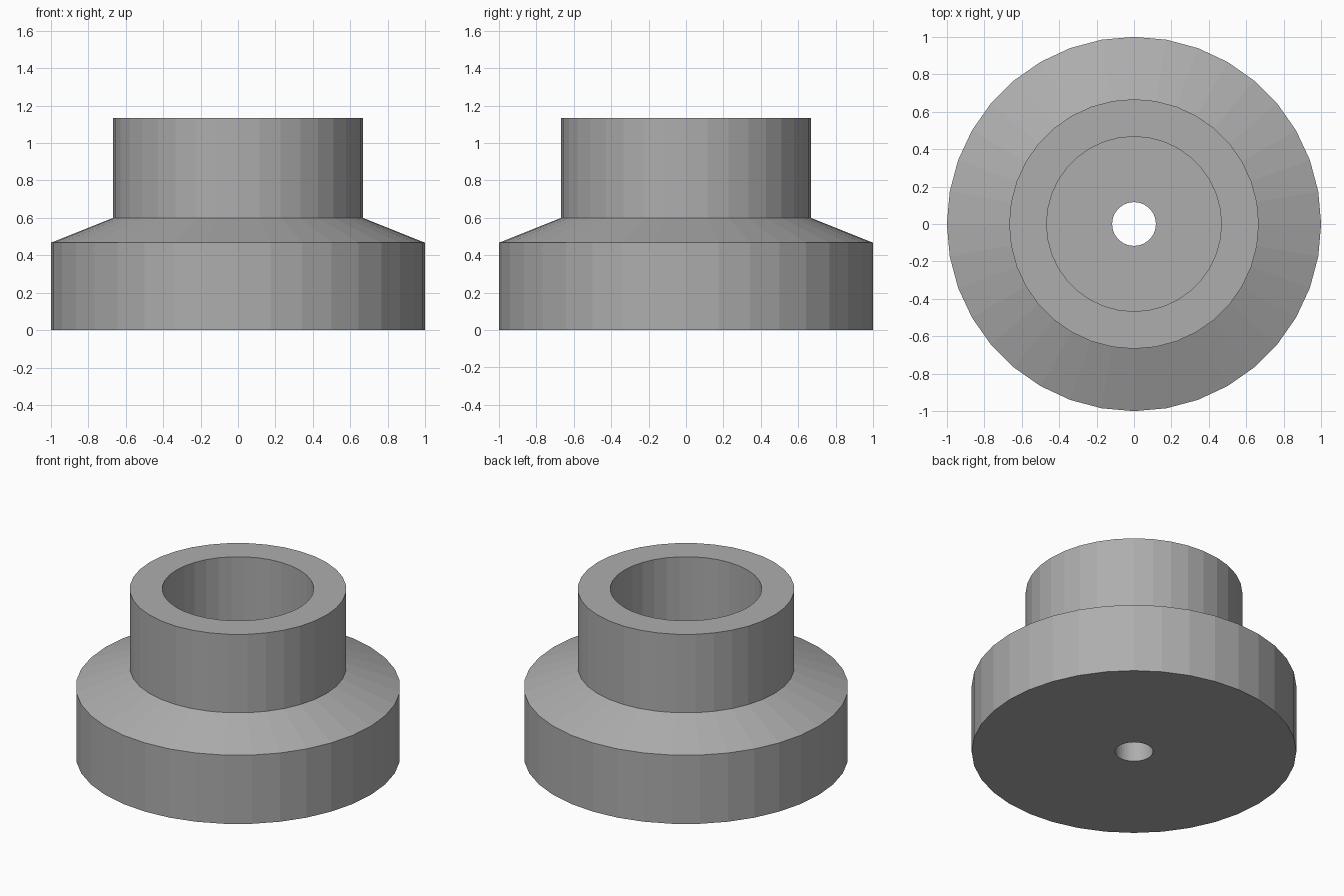
import bpy
import bmesh
from math import cos, sin, tau

SEGMENTS = 36

default_cube = bpy.data.objects.get("Cube")
if default_cube:
    bpy.data.objects.remove(default_cube, do_unlink=True)


def make_material(name, colour):
    mat = bpy.data.materials.new(name)
    mat.use_nodes = True
    mat.diffuse_color = colour
    mat.node_tree.nodes["Principled BSDF"].inputs["Base Color"].default_value = colour
    return mat


def revolve(name, profile, mat):
    """Turn a closed (radius, height) profile around z into a flat-faced solid."""
    bm = bmesh.new()
    rings = [[bm.verts.new((r * cos(tau * i / SEGMENTS), r * sin(tau * i / SEGMENTS), z))
              for i in range(SEGMENTS)] for r, z in profile]
    for k, ring in enumerate(rings):
        following = rings[(k + 1) % len(rings)]
        for i in range(SEGMENTS):
            j = (i + 1) % SEGMENTS
            bm.faces.new((ring[i], ring[j], following[j], following[i]))
    bmesh.ops.recalc_face_normals(bm, faces=bm.faces)
    mesh = bpy.data.meshes.new(name)
    bm.to_mesh(mesh)
    bm.free()
    mesh.materials.append(mat)
    obj = bpy.data.objects.new(name, mesh)
    bpy.context.collection.objects.link(obj)
    return obj


grey = make_material("plain grey", (0.42, 0.42, 0.42, 1))

# Stepped collar: wide base, sloped shoulder, neck, bore and screw hole
hole, bore, neck, base = 0.117, 0.467, 0.667, 1.0
floor, rim, shoulder, top = 0.2, 0.467, 0.6, 1.133
revolve("flanged_collar", [
    (hole, 0), (base, 0), (base, rim), (neck, shoulder),
    (neck, top), (bore, top), (bore, floor), (hole, floor),
], grey)
